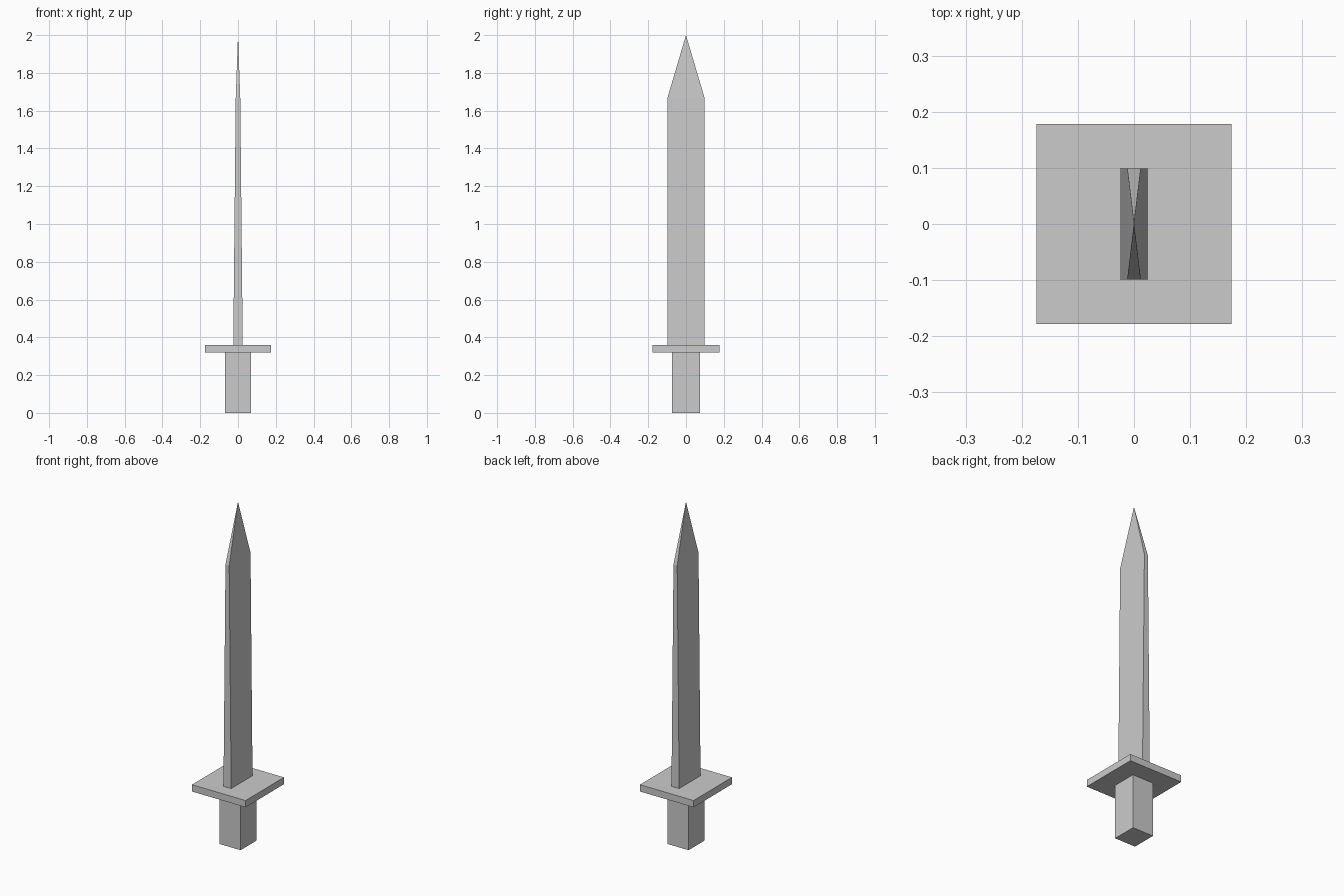
import bpy, bmesh

if "Cube" in bpy.data.objects:
    bpy.data.objects.remove(bpy.data.objects["Cube"])


def loft(name, sections, tip_z=None):
    """Stack rectangular sections (half_x, half_y, z); optionally close to a point."""
    bm = bmesh.new()
    rings = [[bm.verts.new((sx * hx, sy * hy, z))
              for sx, sy in ((-1, -1), (1, -1), (1, 1), (-1, 1))]
             for hx, hy, z in sections]
    bm.faces.new(rings[0][::-1])
    for low, high in zip(rings, rings[1:]):
        for i in range(4):
            j = (i + 1) % 4
            bm.faces.new((low[i], low[j], high[j], high[i]))
    if tip_z is None:
        bm.faces.new(rings[-1])
    else:
        tip = bm.verts.new((0, 0, tip_z))
        for i in range(4):
            bm.faces.new((rings[-1][i], rings[-1][(i + 1) % 4], tip))
    bmesh.ops.recalc_face_normals(bm, faces=bm.faces)
    mesh = bpy.data.meshes.new(name)
    bm.to_mesh(mesh)
    bm.free()
    obj = bpy.data.objects.new(name, mesh)
    bpy.context.collection.objects.link(obj)
    return obj


# Square grip
loft("handle", [(0.068, 0.073, 0), (0.068, 0.073, 0.32)])

# Flat plate guard
loft("guard", [(0.174, 0.178, 0.32), (0.174, 0.178, 0.36)])

# Blade thins toward the shoulder, then closes to a point
loft("blade", [(0.025, 0.099, 0.36), (0.012, 0.099, 1.665)], tip_z=2.0)
